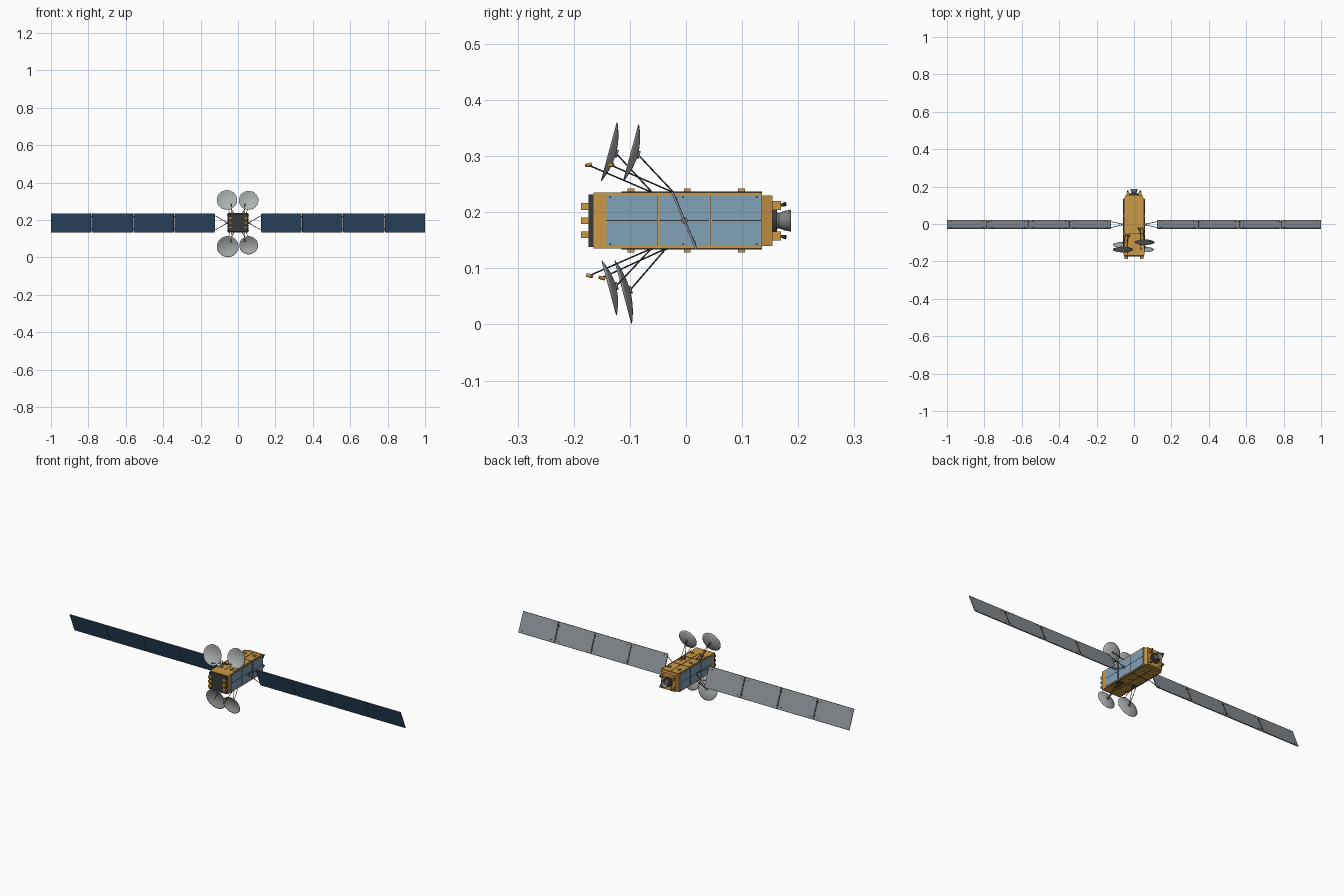
import bpy, bmesh, math
from mathutils import Vector, Matrix

if "Cube" in bpy.data.objects:
    bpy.data.objects.remove(bpy.data.objects["Cube"], do_unlink=True)


def material(name, r, g, b):
    m = bpy.data.materials.new(name)
    m.use_nodes = True
    m.diffuse_color = (r, g, b, 1)
    m.node_tree.nodes["Principled BSDF"].inputs["Base Color"].default_value = (r, g, b, 1)
    return m


GOLD = material("gold foil", 0.6, 0.32, 0.06)
BLUE = material("radiator blue", 0.22, 0.36, 0.47)
NAVY = material("solar cell navy", 0.035, 0.085, 0.17)
BACK = material("panel back grey", 0.25, 0.27, 0.29)
DISH = material("dish grey", 0.42, 0.44, 0.44)
DARK = material("dark grey", 0.04, 0.042, 0.045)
METAL = material("nozzle grey", 0.2, 0.2, 0.21)
MID = 0.185  # height of the body axis


def finish(name, bm, *mats):
    mesh = bpy.data.meshes.new(name)
    bm.to_mesh(mesh)
    bm.free()
    for m in mats:
        mesh.materials.append(m)
    ob = bpy.data.objects.new(name, mesh)
    bpy.context.collection.objects.link(ob)
    return ob


def box(name, centre, size, mat, turn=Matrix(), extra=()):
    bm = bmesh.new()
    bmesh.ops.create_cube(bm, size=1, matrix=Matrix.Translation(centre) @ turn @ Matrix.Diagonal((*size, 1)))
    return finish(name, bm, mat, *extra)


def rod(name, a, b, r, mat, r2=None, sides=8):
    a, b = Vector(a), Vector(b)
    d = b - a
    bm = bmesh.new()
    bmesh.ops.create_cone(bm, cap_ends=True, segments=sides, radius1=r, radius2=r if r2 is None else r2,
                          depth=d.length,
                          matrix=Matrix.Translation((a + b) / 2) @ d.to_track_quat('Z', 'Y').to_matrix().to_4x4())
    for f in bm.faces:
        f.smooth = len(f.verts) == 4
    return finish(name, bm, mat)


def lathe(name, profile, origin, axis, mat, thick, sides=40):
    """Spin (radius, height) points round an axis, then thicken."""
    turn = Matrix.Translation(origin) @ Vector(axis).to_track_quat('Z', 'Y').to_matrix().to_4x4()
    bm = bmesh.new()
    vs = [bm.verts.new((r, 0, h)) for r, h in profile]
    es = [bm.edges.new(p) for p in zip(vs, vs[1:])]
    bmesh.ops.spin(bm, geom=vs + es, cent=(0, 0, 0), axis=(0, 0, 1), angle=2 * math.pi, steps=sides)
    bmesh.ops.remove_doubles(bm, verts=bm.verts, dist=1e-5)
    bmesh.ops.recalc_face_normals(bm, faces=bm.faces)
    bmesh.ops.transform(bm, matrix=turn, verts=bm.verts)
    for f in bm.faces:
        f.smooth = True
    ob = finish(name, bm, mat)
    mod = ob.modifiers.new("thickness", 'SOLIDIFY')
    mod.thickness = thick
    mod.offset = 0
    return ob


# Body with a stepped, tapered aft end
box("body", (0, -0.015, MID), (0.11, 0.3, 0.1), GOLD)
bm = bmesh.new()
bmesh.ops.create_cube(bm, size=1, matrix=Matrix.Translation((0, 0.144, MID)) @ Matrix.Diagonal((0.104, 0.02, 0.09, 1)))
for v in bm.verts:
    if v.co.y > 0.144:
        v.co.x *= 0.86
finish("aft_section", bm, GOLD)
box("front_plate", (0, -0.169, MID), (0.106, 0.009, 0.094), DARK)
for z in (-0.025, 0, 0.025):
    for s in (-1, 1):
        box("front_horn_box", (s * 0.042, -0.18, MID + z), (0.018, 0.014, 0.012), GOLD)

# Radiator panels, seams and fasteners on both sides
for s in (-1, 1):
    for a, b in ((-0.142, -0.052), (-0.047, 0.041), (0.046, 0.134)):
        box("radiator", (s * 0.0555, (a + b) / 2, MID), (0.003, b - a, 0.09), BLUE)
        box("radiator_seam", (s * 0.0567, (a + b) / 2, MID), (0.002, b - a, 0.0015), DARK)
    for y in (-0.05, 0.043):
        box("radiator_rim", (s * 0.0555, y, MID), (0.002, 0.001, 0.09), DARK)
    for y in (-0.135, -0.005, 0.126):
        for z in (-0.042, 0.042):
            rod("fastener", (s * 0.055, y, MID + z), (s * 0.0585, y, MID + z), 0.002, DARK)

# Top and bottom deck seams and equipment boxes
for s in (-1, 1):
    z = MID + s * 0.0505
    for x in (-0.05, 0, 0.05):
        box("deck_rail", (x, 0.01, z), (0.0014, 0.25, 0.002), DARK)
    for y in (-0.05, 0.043):
        box("deck_seam", (0, y, z), (0.108, 0.0014, 0.002), DARK)
    for y in (-0.098, 0.002, 0.099):
        for x in (-0.03, 0.03):
            box("deck_box", (x, y, MID + s * 0.0535), (0.014, 0.012, 0.007), GOLD)

# Main engine, thruster blocks and small thrusters
rod("engine_mount", (0, 0.15, MID), (0, 0.162, MID), 0.026, DARK, sides=24)
lathe("engine_bell", [(0.008, 0), (0.011, 0.005), (0.014, 0.012), (0.017, 0.02), (0.019, 0.031)],
      (0, 0.156, MID), (0, 1, 0), METAL, 0.001, 28)
rod("engine_collar", (0, 0.15, MID), (0, 0.17, MID), 0.019, METAL, 0.012, 24)
for x in (-0.032, 0.032):
    for z in (-0.027, 0.027):
        box("thruster_block", (x, 0.161, MID + z), (0.016, 0.016, 0.016), GOLD)
        rod("thruster", (x, 0.167, MID + z), (x * 1.08, 0.178, MID + z * 1.1), 0.002, DARK, 0.004, 12)

# Solar wings, tilted about the wing axis
TILT = Matrix.Rotation(0.4, 4, 'X')
HUB = Vector((0, -0.003, MID))


def on_wing(x, y, z):
    return HUB + TILT @ Vector((x, y, z))


START, WIDTH, GAP = 0.125, 0.215, 0.005
for s in (-1, 1):
    for i in range(4):
        x0 = START + i * (WIDTH + GAP)
        panel = box("solar_panel", on_wing(s * (x0 + WIDTH / 2), 0, 0), (WIDTH, 0.004, 0.11), BACK, TILT, (NAVY,))
        for p in panel.data.polygons:
            p.material_index = int(p.normal.y < -0.8)
        for z in (-0.053, 0.053):
            box("panel_edge", on_wing(s * (x0 + WIDTH / 2), 0, z), (WIDTH - 0.002, 0.0045, 0.0015), DARK, TILT)
        for x in (0.02, WIDTH - 0.02):
            for z in (-0.042, 0.042):
                rod("panel_stud", on_wing(s * (x0 + x), 0, z), on_wing(s * (x0 + x), 0.0035, z), 0.0022, DARK)
        if i:
            rod("hinge_line", on_wing(s * (x0 - GAP / 2), 0.001, -0.054),
                on_wing(s * (x0 - GAP / 2), 0.001, 0.054), 0.0014, DARK)
            for z in (-0.035, 0.035):
                box("hinge", on_wing(s * (x0 - GAP / 2), 0.001, z), (0.014, 0.004, 0.006), DARK, TILT)
    # Yoke
    rod("wing_drive", HUB + Vector((s * 0.05, 0, 0)), HUB + Vector((s * 0.066, 0, 0)), 0.006, METAL, sides=16)
    for k in (-1, 1):
        rod("yoke_arm", on_wing(s * 0.062, 0, k * 0.004), on_wing(s * 0.127, 0, k * 0.044), 0.0016, DARK)
    rod("yoke_bar", on_wing(s * 0.124, 0, -0.05), on_wing(s * 0.124, 0, 0.05), 0.0015, DARK)

# Dish antennas: x, y, z, radius, up or down, feed y and z, foot y
DISHES = [
    (-0.059, -0.137, 0.308, 0.054, 1, -0.174, 0.284, -0.06),
    (0.057, -0.098, 0.306, 0.052, 1, -0.134, 0.284, -0.022),
    (-0.055, -0.112, 0.058, 0.058, -1, -0.15, 0.083, -0.036),
    (0.057, -0.137, 0.065, 0.05, -1, -0.172, 0.087, -0.062),
]
for x, y, z, r, up, fy, fz, foot in DISHES:
    face = Vector((0, -0.965, up * 0.26))
    bowl = 0.012
    lathe("dish", [(r * t / 8, bowl * ((t / 8) ** 2 - 1)) for t in range(9)], (x, y, z), face, DISH, 0.0015)
    hub = Vector((x, y, z)) - face * (bowl + 0.001)
    rod("dish_hub", hub - face * 0.003, hub + face * 0.001, 0.007, METAL, sides=16)
    side = math.copysign(1, x)
    deck = MID + up * 0.05
    for dx in (0.022, 0.046):
        rod("dish_strut", hub, (side * dx, foot, deck), 0.0014, DARK)
    feed = Vector((side * 0.036, fy, fz))
    rod("feed_arm", feed, (side * 0.034, foot, deck), 0.0013, DARK)
    aim = (Vector((x, y, z)) - feed).normalized()
    aim.z *= 0.3
    rod("feed_horn", feed - aim * 0.006, feed + aim * 0.006, 0.003, GOLD, 0.0038, 12)
    box("strut_foot", (side * 0.034, foot, deck), (0.03, 0.006, 0.004), DARK)
